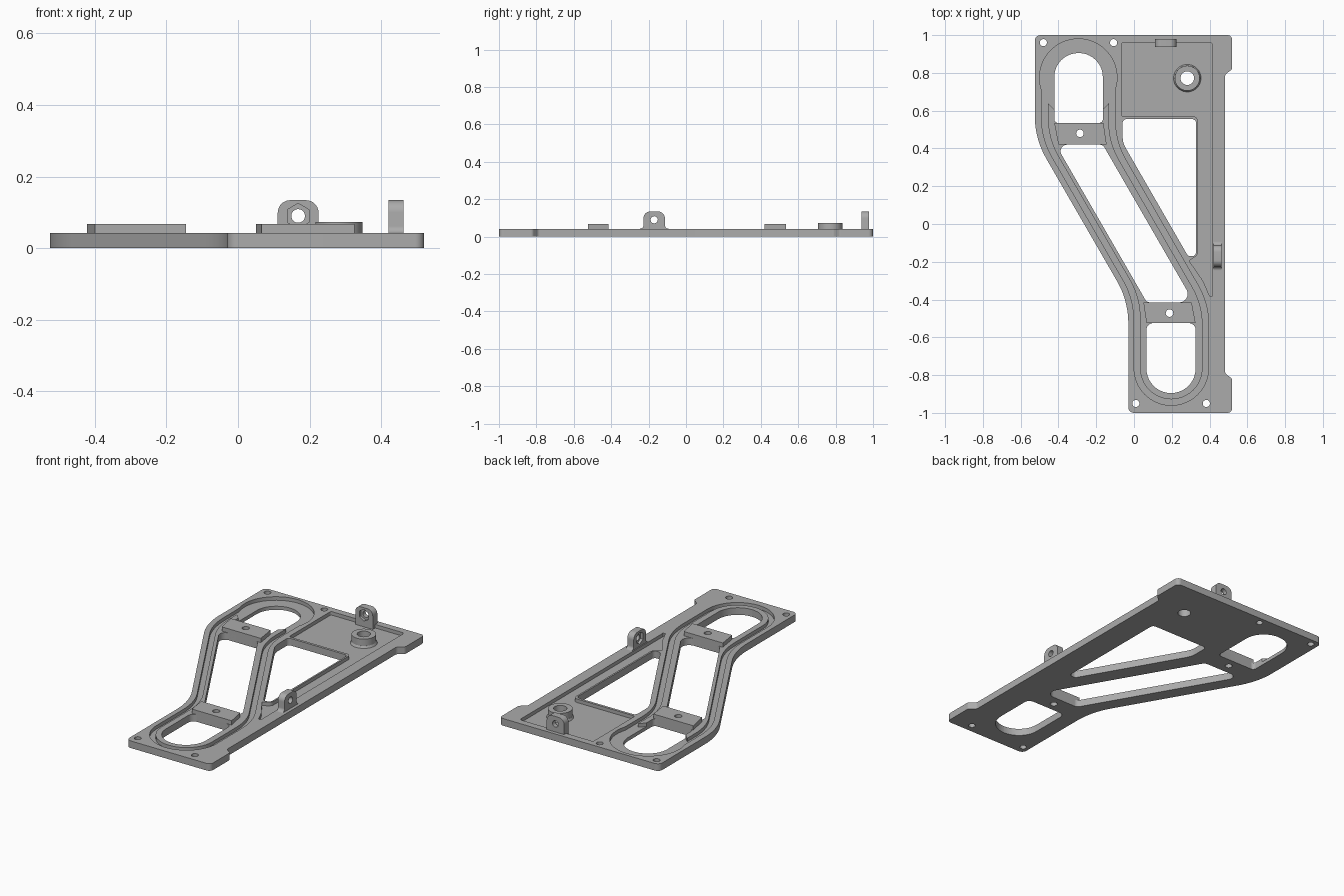
import bpy, bmesh, math
from mathutils import Vector, Matrix

cube = bpy.data.objects.get("Cube")
if cube:
    bpy.data.objects.remove(cube, do_unlink=True)

grey = bpy.data.materials.new("plain grey")
grey.use_nodes = True
colour = (0.41, 0.41, 0.41, 1)
grey.diffuse_color = colour
grey.node_tree.nodes["Principled BSDF"].inputs["Base Color"].default_value = colour

TOP, FLOOR, PAD_TOP = 0.042, 0.021, 0.067


def rounded(points, steps=10):
    """Outline from (x, y, corner radius) points."""
    out = []
    for i, (x, y, r) in enumerate(points):
        p = Vector((x, y))
        if r == 0:
            out.append(p)
            continue
        d1 = (Vector(points[i - 1][:2]) - p).normalized()
        d2 = (Vector(points[(i + 1) % len(points)][:2]) - p).normalized()
        half = d1.angle(d2) / 2
        c = p + (d1 + d2).normalized() * (r / math.sin(half))
        a = p + d1 * (r / math.tan(half)) - c
        b = p + d2 * (r / math.tan(half)) - c
        sweep = math.atan2(a.x * b.y - a.y * b.x, a.dot(b))
        for k in range(steps + 1):
            out.append(c + Matrix.Rotation(sweep * k / steps, 2) @ a)
    return out


def prism(name, outline, z0, z1, matrix=Matrix()):
    bm = bmesh.new()
    face = bm.faces.new([bm.verts.new((p[0], p[1], z0)) for p in outline])
    top = bmesh.ops.extrude_face_region(bm, geom=[face])["geom"]
    bmesh.ops.translate(bm, vec=(0, 0, z1 - z0),
                        verts=[v for v in top if isinstance(v, bmesh.types.BMVert)])
    bmesh.ops.recalc_face_normals(bm, faces=bm.faces)
    bm.transform(matrix)
    mesh = bpy.data.meshes.new(name)
    bm.to_mesh(mesh)
    bm.free()
    mesh.materials.append(grey)
    ob = bpy.data.objects.new(name, mesh)
    bpy.context.collection.objects.link(ob)
    return ob


def circle(x, y, r, n=40):
    return [(x + r * math.cos(math.tau * k / n), y + r * math.sin(math.tau * k / n))
            for k in range(n)]


def combine(target, tool, operation="DIFFERENCE"):
    mod = target.modifiers.new("combine", "BOOLEAN")
    mod.operation, mod.solver, mod.object = operation, "EXACT", tool
    bpy.context.view_layer.objects.active = target
    bpy.ops.object.modifier_apply(modifier=mod.name)
    bpy.data.objects.remove(tool, do_unlink=True)


def cut(target, outline, z0=-0.1, z1=0.3, matrix=Matrix()):
    combine(target, prism("cutter", outline, z0, z1, matrix))


# Base plate with a slanted left edge and two tabs on the right
plate = prism("base_plate", rounded([
    (-0.525, 1, 0.03), (-0.525, 0.451, 0.45), (-0.03, -0.406, 0.45), (-0.03, -1, 0.03),
    (0.52, -1, 0.025), (0.52, -0.82, 0.02), (0.482, -0.79, 0.02),
    (0.482, 0.79, 0.02), (0.52, 0.82, 0.02), (0.52, 1, 0.025)]), 0, TOP)

# Recessed track running along the rails
cut(plate, rounded([
    (-0.49, 0.775, 0), (-0.49, 0.452, 0.42), (0, -0.397, 0.42), (0, -0.96, 0.197),
    (0.395, -0.96, 0.197), (0.395, -0.421, 0.42), (-0.1, 0.437, 0.42), (-0.1, 0.775, 0)]),
    FLOOR)
cut(plate, circle(-0.295, 0.775, 0.205, 64), FLOOR)

# Inner ridge standing in the track, with pointed upper ends
ridge = prism("ridge", rounded([
    (-0.455, 0.64, 0), (-0.455, 0.452, 0.4), (0.032, -0.39, 0.4), (0.032, -0.928, 0.165),
    (0.363, -0.928, 0.165), (0.363, -0.428, 0.4), (-0.133, 0.432, 0.4), (-0.133, 0.64, 0),
    (-0.17, 0.6, 0), (-0.415, 0.6, 0)]), 0.01, TOP)
combine(plate, ridge, "UNION")

# Shallow pocket on the right
cut(plate, rounded([
    (-0.065, 0.96, 0.01), (-0.065, 0.57, 0.01), (0.338, 0.57, 0.025), (0.338, -0.165, 0.03),
    (0.292, -0.195, 0), (0.365, -0.3, 0.2), (0.4, -0.38, 0), (0.415, -0.38, 0),
    (0.415, 0.96, 0.015)]), FLOOR)

# Through openings: two end holes, the slanted middle and the tapered side
openings = [
    [(-0.422, 0.905, 0.127), (-0.422, 0.535, 0.02), (-0.165, 0.535, 0.02), (-0.165, 0.905, 0.127)],
    [(0.066, -0.525, 0.035), (0.066, -0.895, 0.129), (0.326, -0.895, 0.129), (0.326, -0.525, 0.035)],
    [(-0.414, 0.42, 0.035), (0.068, -0.415, 0.03), (0.317, -0.415, 0.045), (-0.165, 0.42, 0.03)],
    [(-0.06, 0.555, 0.02), (-0.06, 0.43, 0.12), (0.286, -0.17, 0.02), (0.328, -0.17, 0.02),
     (0.328, 0.555, 0.02)]]
for shape in openings:
    cut(plate, rounded(shape))

# Mounting pads crossing the rails
rear_pad = prism("rear_pad", [(-0.422, 0.535), (-0.4, 0.42), (-0.145, 0.42), (-0.162, 0.535)],
                 0.01, PAD_TOP)
front_pad = prism("front_pad", [(0.05, -0.415), (0.066, -0.525), (0.326, -0.525), (0.305, -0.415)],
                  0.01, PAD_TOP)

# Screw holes
for x, y in [(-0.48, 0.96), (-0.108, 0.96), (0.01, -0.95), (0.383, -0.95)]:
    cut(plate, circle(x, y, 0.019, 24))
for pad, x, y in [(rear_pad, -0.286, 0.48), (front_pad, 0.188, -0.472)]:
    for part in (plate, pad):
        cut(part, circle(x, y, 0.02, 24))

# Round boss with a flared foot
bx, by = 0.282, 0.772
boss = prism("boss", circle(bx, by, 0.066, 48), FLOOR - 0.01, 0.073)
foot = prism("boss_foot", circle(bx, by, 0.078, 48), FLOOR - 0.01, FLOOR + 0.012)
for v in foot.data.vertices:
    if v.co.z > FLOOR:
        v.co.x, v.co.y = bx + (v.co.x - bx) * 0.85, by + (v.co.y - by) * 0.85
for part in (plate, boss, foot):
    cut(part, circle(bx, by, 0.036, 32))


# Upright lugs with a bolt hole and a hexagonal nut recess
def lug(name, location, turn, base, flare):
    m = (Matrix.Translation(location) @ Matrix.Rotation(turn, 4, "Z")
         @ Matrix.Rotation(math.pi / 2, 4, "X"))
    w, h = 0.057, 0.134
    side = [(w, h, 0.035), (w, TOP, 0.02), (w + flare, TOP, 0), (w + flare, base, 0)]
    if not flare:
        side = [(w, h, 0.035), (w, base, 0)]
    left = [(-x, y, r) for x, y, r in reversed(side)]
    ob = prism(name, rounded(side + left), -0.021, 0.021, m)
    cut(ob, circle(0, 0.09, 0.019, 32), -0.1, 0.1, m)
    hexagon = [(y, x + 0.09) for x, y in circle(0, 0, 0.035, 6)]
    cut(ob, hexagon, 0.005, 0.1, m)
    return ob


rear_lug = lug("rear_lug", (0.168, 0.958, 0), 0, FLOOR - 0.01, 0)
side_lug = lug("side_lug", (0.442, -0.17, 0), -math.pi / 2, 0.03, 0.022)

# Smooth the curved walls and keep the edges crisp
bpy.ops.object.select_all(action="DESELECT")
for part in (plate, rear_pad, front_pad, boss, foot, rear_lug, side_lug):
    part.select_set(True)
bpy.context.view_layer.objects.active = plate
bpy.ops.object.shade_smooth_by_angle(angle=math.radians(30))
